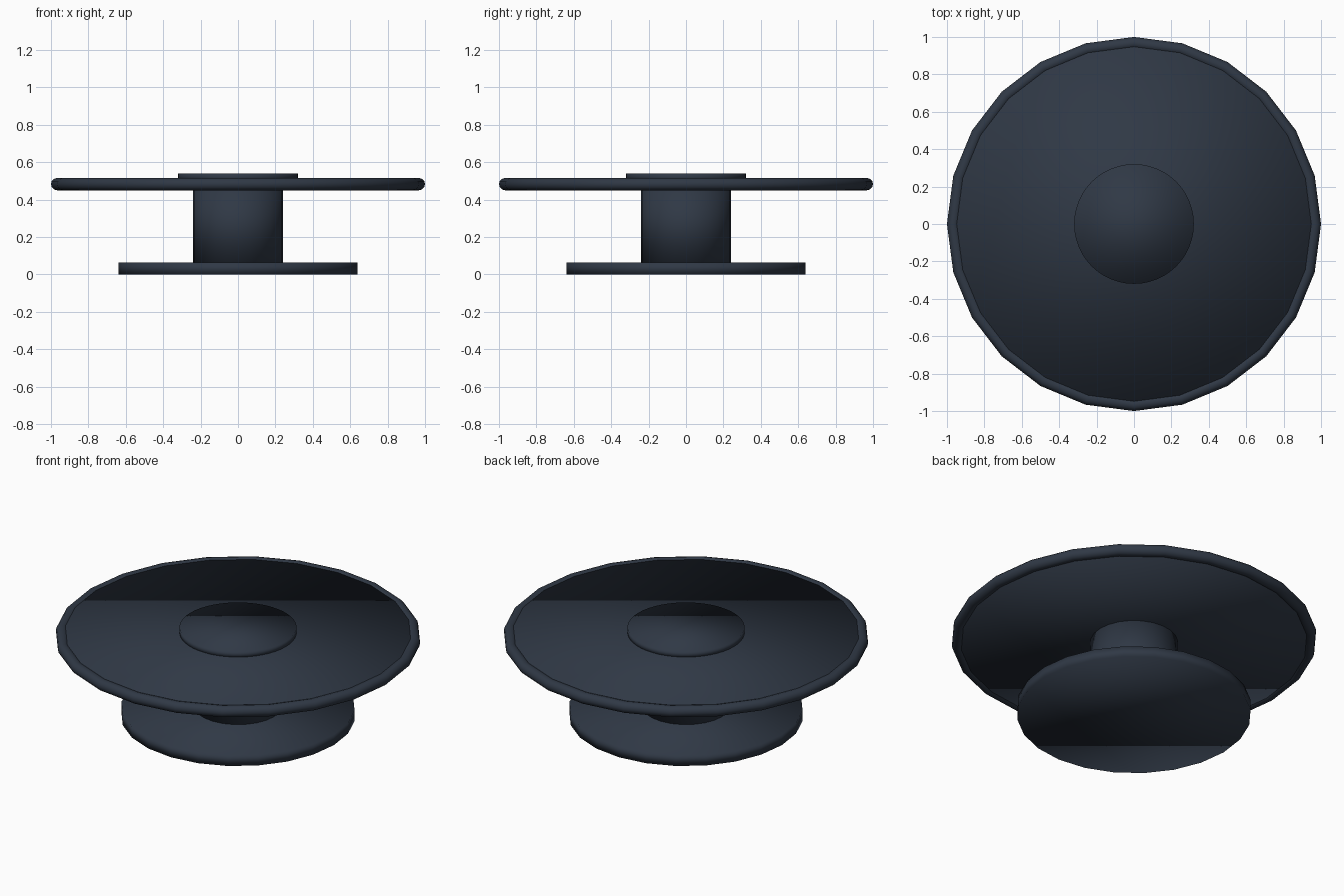
import bpy

cube = bpy.data.objects.get("Cube")
if cube:
    bpy.data.objects.remove(cube, do_unlink=True)

# Single dark slate colour
slate = bpy.data.materials.new("dark_slate")
slate.use_nodes = True
colour = (0.029, 0.04, 0.06, 1)
slate.diffuse_color = colour
slate.node_tree.nodes["Principled BSDF"].inputs["Base Color"].default_value = colour


def finish(name):
    part = bpy.context.object
    part.name = name
    part.data.materials.append(slate)
    bpy.ops.object.shade_smooth()  # soft normals run over the edges as well


def disc(name, radius, bottom, top, sides):
    bpy.ops.mesh.primitive_cylinder_add(
        vertices=sides, radius=radius, depth=top - bottom,
        location=(0, 0, (bottom + top) / 2))
    finish(name)


# Stacked round parts, from the floor up
disc("base_plate", 0.64, 0, 0.064, 24)
disc("pillar", 0.24, 0.06, 0.47, 24)
disc("top_plate", 0.96, 0.457, 0.509, 24)
disc("centre_cap", 0.32, 0.5, 0.541, 48)

# Rounded rim around the top plate
bpy.ops.mesh.primitive_torus_add(
    major_segments=24, minor_segments=12,
    major_radius=0.967, minor_radius=0.033, location=(0, 0, 0.483))
finish("rim")
